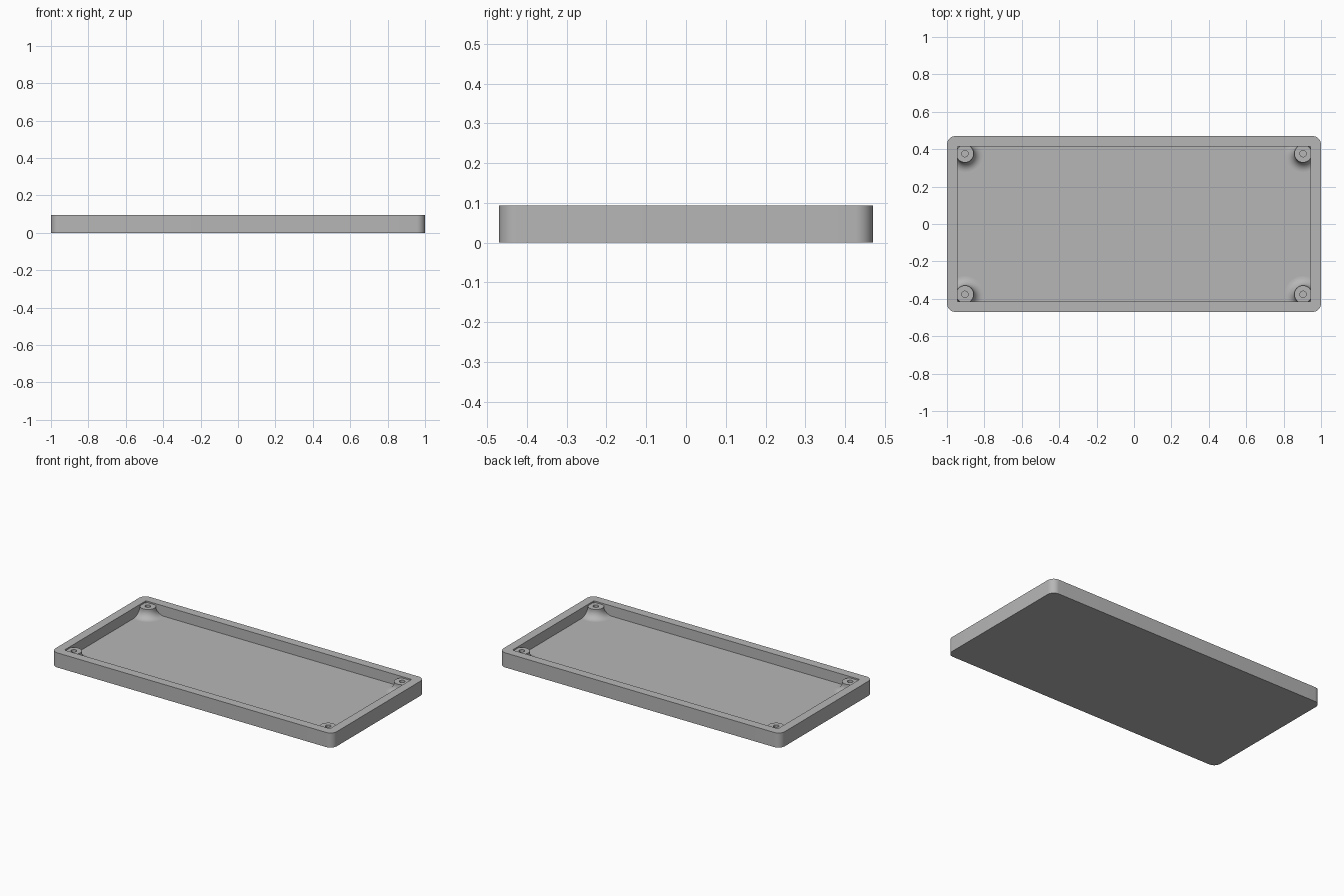
import bpy
import bmesh
from math import sin, cos, pi, radians
from mathutils import Matrix, Vector

# Overall sizes
LENGTH, WIDTH, HEIGHT = 2.0, 0.94, 0.094
WALL, FLOOR, CORNER = 0.056, 0.028, 0.045
POST_X, POST_Y, POST_TOP = 0.904, 0.376, 0.085
POST_R, HOLE_R, FLARE = 0.047, 0.017, 0.05

cube = bpy.data.objects.get("Cube")
if cube:
    bpy.data.objects.remove(cube, do_unlink=True)

grey = bpy.data.materials.new("light_grey")
grey.use_nodes = True
colour = (0.47, 0.47, 0.47, 1)
grey.diffuse_color = colour
grey.node_tree.nodes["Principled BSDF"].inputs["Base Color"].default_value = colour


def finish(bm, name):
    """Turn a bmesh into a smooth-shaded object that keeps its sharp edges."""
    bmesh.ops.recalc_face_normals(bm, faces=bm.faces)
    mesh = bpy.data.meshes.new(name)
    bm.to_mesh(mesh)
    bm.free()
    mesh.materials.append(grey)
    obj = bpy.data.objects.new(name, mesh)
    bpy.context.collection.objects.link(obj)
    bpy.ops.object.select_all(action="DESELECT")
    obj.select_set(True)
    bpy.context.view_layer.objects.active = obj
    bpy.ops.object.shade_smooth_by_angle(angle=radians(30))
    return obj


# Tray: a block with a sunken cavity and rounded outer corners
bm = bmesh.new()
bmesh.ops.create_cube(bm, size=1)
bmesh.ops.scale(bm, vec=(LENGTH, WIDTH, HEIGHT), verts=bm.verts)
bmesh.ops.translate(bm, vec=(0, 0, HEIGHT / 2), verts=bm.verts)
top = max(bm.faces, key=lambda f: f.calc_center_median().z)
bmesh.ops.inset_region(bm, faces=[top], thickness=WALL, use_even_offset=True)
bmesh.ops.inset_region(bm, faces=[top], thickness=0, depth=FLOOR - HEIGHT)
for v in top.verts:
    v.co.z = FLOOR
corners = [e for e in bm.edges
           if all(abs(v.co.x) > LENGTH / 2 - 0.01 for v in e.verts)
           and abs(e.verts[0].co.z - e.verts[1].co.z) > HEIGHT / 2]
bmesh.ops.bevel(bm, geom=corners, offset=CORNER, segments=10, profile=0.5,
                affect="EDGES")
finish(bm, "tray")


# Screw posts: turned profile with a blind hole and a flared foot
def screw_post(name, sx, sy):
    profile = [(0, FLOOR), (HOLE_R, FLOOR), (HOLE_R, POST_TOP), (POST_R, POST_TOP)]
    for i in range(11):
        a = pi / 2 * i / 10
        profile.append((POST_R + FLARE * (1 - cos(a)), FLOOR + FLARE * (1 - sin(a))))
    bm = bmesh.new()
    verts = [bm.verts.new((r, 0, z)) for r, z in profile]
    edges = [bm.edges.new(pair) for pair in zip(verts, verts[1:])]
    bmesh.ops.spin(bm, geom=verts + edges, cent=(0, 0, 0), axis=(0, 0, 1),
                   angle=2 * pi, steps=48)
    bmesh.ops.remove_doubles(bm, verts=bm.verts, dist=0.0001)
    bmesh.ops.recalc_face_normals(bm, faces=bm.faces)
    bmesh.ops.transform(bm, verts=bm.verts,
                        matrix=Matrix.Translation((sx * POST_X, sy * POST_Y, 0)))
    # Trim the flare just inside the walls
    for normal, reach in ((Vector((sx, 0, 0)), LENGTH / 2 - WALL + 0.01),
                          (Vector((0, sy, 0)), WIDTH / 2 - WALL + 0.01)):
        bmesh.ops.bisect_plane(bm, geom=bm.verts[:] + bm.edges[:] + bm.faces[:],
                               plane_co=normal * reach, plane_no=normal,
                               clear_outer=True)
    # The open shell's top must face up
    flat = max(bm.faces, key=lambda f: f.calc_center_median().z)
    finish(bm, name)


for sx, side in ((1, "left"), (-1, "right")):
    for sy, end in ((-1, "front"), (1, "back")):
        screw_post(f"{end}_{side}_screw_post", sx, sy)
